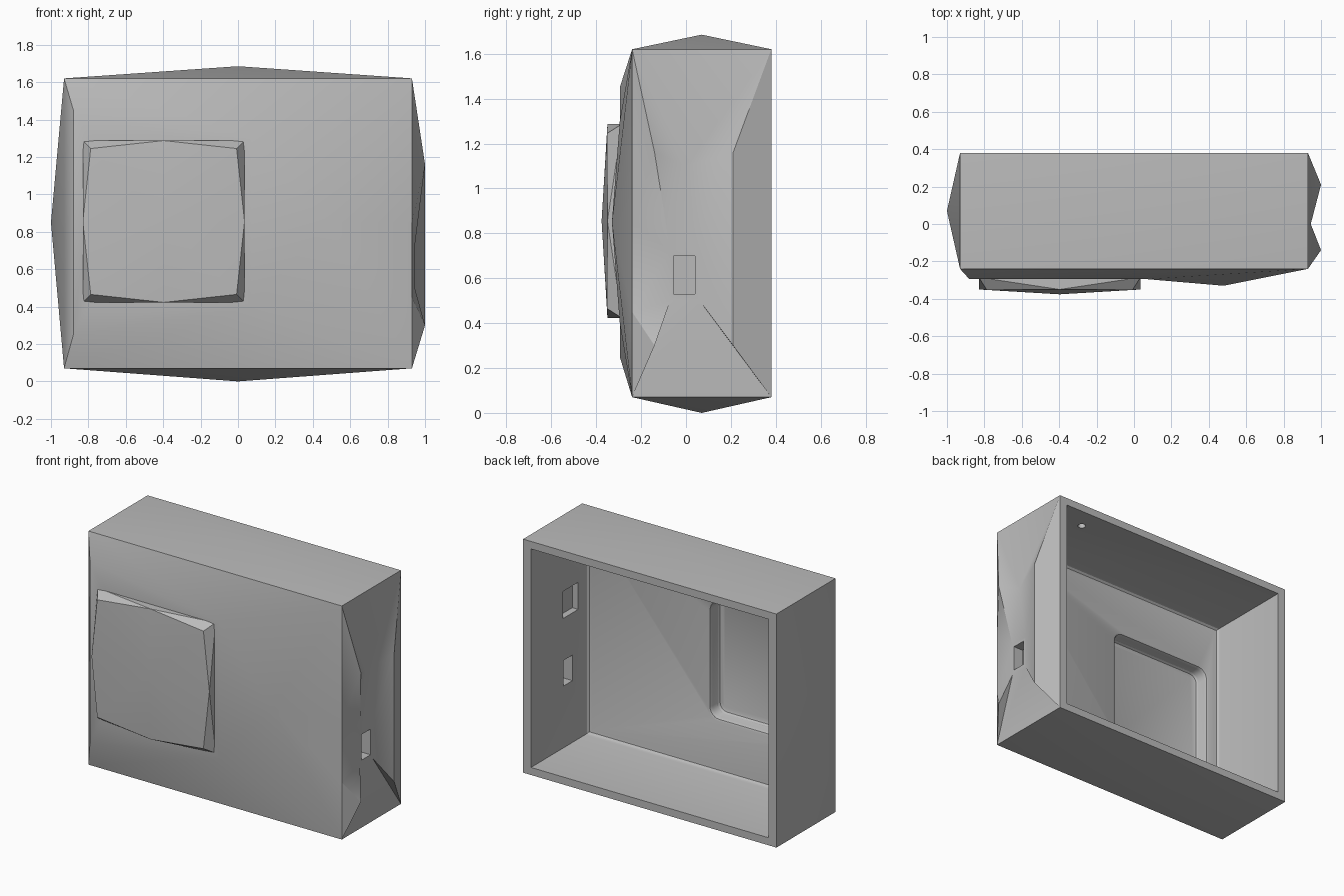
import bpy, bmesh, math
from mathutils import Vector

if "Cube" in bpy.data.objects:
    bpy.data.objects.remove(bpy.data.objects["Cube"])

grey = bpy.data.materials.new("plain_grey")
grey.use_nodes = True
grey.diffuse_color = (0.5, 0.5, 0.5, 1)
grey.node_tree.nodes["Principled BSDF"].inputs["Base Color"].default_value = (0.5, 0.5, 0.5, 1)


def make(name, bm):
    bmesh.ops.recalc_face_normals(bm, faces=bm.faces)
    mesh = bpy.data.meshes.new(name)
    bm.to_mesh(mesh)
    bm.free()
    mesh.materials.append(grey)
    obj = bpy.data.objects.new(name, mesh)
    bpy.context.collection.objects.link(obj)
    return obj


def from_points(name, points, faces):
    """Mesh from named points and space-separated face strings."""
    bm = bmesh.new()
    v = {k: bm.verts.new(p) for k, p in points.items()}
    for f in faces:
        bm.faces.new([v[k] for k in f.split()])
    return make(name, bm)


def loft(name, x0, x1, z0, z1, radius, steps, profile):
    """Rounded rectangle swept along y; profile holds (outset, y) pairs."""
    bm = bmesh.new()
    rings = []
    for grow, y in profile:
        r = radius + grow if steps else 0
        ring = []
        for cx, cz, a0 in ((x1, z1, 0), (x0, z1, 1), (x0, z0, 2), (x1, z0, 3)):
            sx, sz = (1 if cx == x1 else -1), (1 if cz == z1 else -1)
            for i in range(steps + 1):
                a = (a0 + (i / steps if steps else 0)) * math.pi / 2
                ring.append(bm.verts.new((cx + sx * (grow - r) + r * math.cos(a), y,
                                          cz + sz * (grow - r) + r * math.sin(a))))
        rings.append(ring)
    for a, b in zip(rings, rings[1:]):
        for i in range(len(a)):
            j = (i + 1) % len(a)
            bm.faces.new((a[i], a[j], b[j], b[i]))
    bm.faces.new(rings[0])
    bm.faces.new(rings[-1])
    return make(name, bm)


def box(name, lo, hi):
    bm = bmesh.new()
    bmesh.ops.create_cube(bm, size=1)
    lo, hi = Vector(lo), Vector(hi)
    for v in bm.verts:
        v.co = (lo + hi) / 2 + v.co * (hi - lo)
    return make(name, bm)


def cut(obj, cutter):
    mod = obj.modifiers.new("cut", "BOOLEAN")
    mod.operation, mod.solver, mod.object = "DIFFERENCE", "EXACT", cutter
    bpy.ops.object.select_all(action="DESELECT")
    bpy.context.view_layer.objects.active = obj
    obj.select_set(True)
    bpy.ops.object.modifier_apply(modifier=mod.name)


# Outer shell: box corners plus the raised points on each side
W, F, B, LO, HI = 0.93, -0.24, 0.38, 0.07, 1.62
pts = {}
for sx, x in (("l", -W), ("r", W)):
    for sy, y in (("f", F), ("b", B)):
        for sz, z in (("0", LO), ("1", HI)):
            pts[sx + sy + sz] = (x, y, z)
pts.update(
    top=(0, 0.07, 1.685), bottom=(0, 0.07, 0), side=(-1, 0.07, 0.85),
    # front bulge
    q0=(-0.88, -0.295, 0.25), q1=(-0.88, -0.295, 1.45),
    s0=(0.07, -0.295, 0.4), s1=(0.07, -0.295, 1.3), peak=(0.48, -0.33, 0.85),
    # creased side: four ridge ends, a valley and the slot surround
    e0=(W, F, 0.45), e1=(W, F, 0.85),
    a=(1, -0.14, 1.16), b=(1, -0.14, 0.3), c=(1, 0.21, 1.16), d=(1, 0.21, 0.3),
    v=(0.945, 0, 1.1), h0=(0.945, -0.07, 0.5), h1=(0.945, 0.06, 0.5),
    h2=(0.945, 0.06, 0.72), h3=(0.945, -0.07, 0.72))


def fan(tip, *ring):
    return [f"{tip} {a} {b}" for a, b in zip(ring, ring[1:] + ring[:1])]


faces = ["lb0 rb0 rb1 lb1"]
faces += fan("top", "lf1", "rf1", "rb1", "lb1")
faces += fan("bottom", "lf0", "lb0", "rb0", "rf0")
faces += fan("side", "lf0", "lf1", "lb1", "lb0")
faces += ["lf0 q0 q1", "lf0 q1 lf1", "q0 s0 s1 q1", "s0 peak s1",
          "lf1 q1 s1", "lf1 s1 rf1", "s1 peak rf1",
          "lf0 s0 q0", "lf0 rf0 s0", "s0 rf0 peak",
          "rf1 peak e1", "e1 peak e0", "e0 peak rf0"]
faces += ["rf1 e1 a", "e1 h3 a", "e1 e0 h3", "e0 h0 h3", "e0 b h0", "e0 rf0 b",
          "rf1 v rb1", "rf1 a v", "rb1 v c", "a h3 v", "v h3 h2", "v h2 c",
          "c h2 d", "h2 h1 d", "rf0 h0 b", "rf0 h1 h0", "h1 rb0 d", "rf0 rb0 h1",
          "d rb0 rb1", "d rb1 c", "h0 h1 h2 h3"]
shell = from_points("enclosure_shell", pts, faces)

# Raised square panel on the front with pinched corners
cx, cz, R, r = -0.3975, 0.855, 0.4325, 0.39
panel_pts = {"tip": (cx, -0.376, cz)}
corners = ((-1, -1), (1, -1), (1, 1), (-1, 1))
panel_faces = ["k0 k1 k2 k3"]
for i, (sx, sz) in enumerate(corners):
    tx, tz = corners[(i + 1) % 4]
    panel_pts[f"k{i}"] = (cx + sx * R, -0.285, cz + sz * R)
    panel_pts[f"g{i}"] = (cx + sx * r, -0.352, cz + sz * r)
    panel_pts[f"m{i}"] = (cx + (sx + tx) / 2 * R, -0.35, cz + (sz + tz) / 2 * R)
    j = (i + 1) % 4
    panel_faces += [f"k{i} k{j} m{i}", f"k{i} m{i} g{i}", f"k{j} g{j} m{i}",
                    f"tip g{i} m{i}", f"tip m{i} g{j}"]
panel = from_points("front_panel", panel_pts, panel_faces)

# Hollow cavity, filleted against the front wall, and the pocket behind the panel
cavity = loft("cavity_cutter", -0.872, 0.872, 0.12, 1.57, 0, 0,
              [(0, 0.5), (0, -0.185), (-0.004, -0.2), (-0.015, -0.211), (-0.03, -0.215)])
pocket = loft("pocket_cutter", -0.775, -0.03, 0.475, 1.235, 0.06, 6,
              [(0.022, -0.15), (0.022, -0.214), (0.008, -0.22), (0, -0.238),
               (0, -0.29), (-0.008, -0.304), (-0.025, -0.31)])
# Side recess, side slot and a small blind screw hole
recess = box("recess_cutter", (0.8, -0.115, 0.98), (0.915, 0.045, 1.16))
slot = box("slot_cutter", (0.8, -0.055, 0.53), (1.1, 0.04, 0.7))
bm = bmesh.new()
bmesh.ops.create_cone(bm, cap_ends=True, segments=16, radius1=0.025, radius2=0.025, depth=0.1)
bmesh.ops.translate(bm, verts=bm.verts, vec=(0.63, 0.236, 1.555))
screw = make("screw_hole_cutter", bm)

cutters = (cavity, pocket, recess, slot, screw)
for cutter in cutters:
    cut(shell, cutter)
cut(panel, pocket)
for cutter in cutters:
    bpy.data.objects.remove(cutter)

for obj, angle in ((shell, 30), (panel, 20)):
    bpy.ops.object.select_all(action="DESELECT")
    bpy.context.view_layer.objects.active = obj
    obj.select_set(True)
    bpy.ops.object.shade_smooth_by_angle(angle=math.radians(angle))
